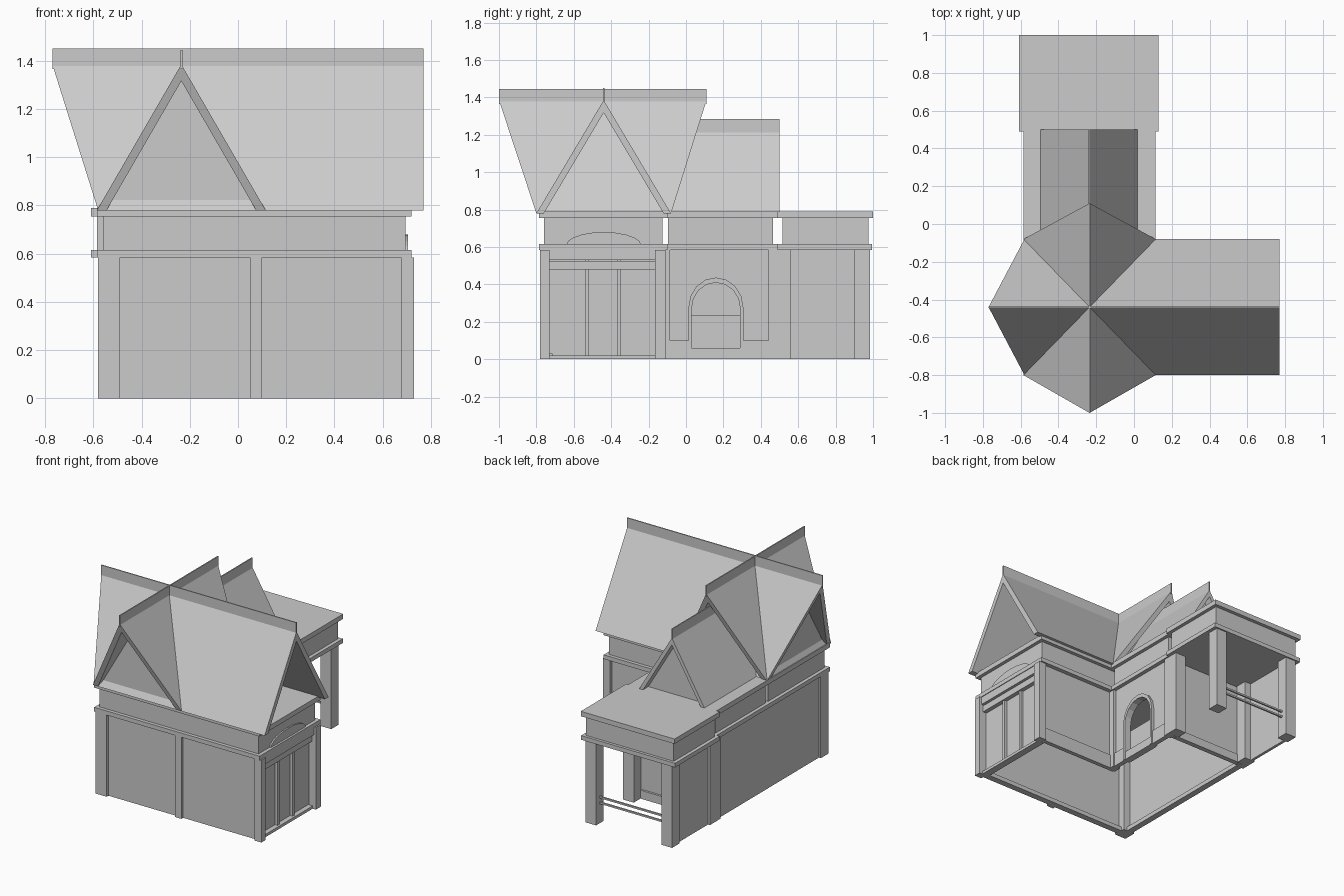
import bpy, bmesh, math

if "Cube" in bpy.data.objects:
    bpy.data.objects.remove(bpy.data.objects["Cube"])


def make(name, verts, faces):
    bm = bmesh.new()
    vs = [bm.verts.new(v) for v in verts]
    for f in faces:
        bm.faces.new([vs[i] for i in f])
    bmesh.ops.recalc_face_normals(bm, faces=bm.faces)
    me = bpy.data.meshes.new(name)
    bm.to_mesh(me)
    bm.free()
    ob = bpy.data.objects.new(name, me)
    bpy.context.collection.objects.link(ob)
    return ob


def prism(name, pts, axis, a, b):
    """Extrude a profile: pts are (y,z) along x or (x,z) along y."""
    n = len(pts)
    put = (lambda p, d: (d, p[0], p[1])) if axis == 'x' else (lambda p, d: (p[0], d, p[1]))
    verts = [put(p, a) for p in pts] + [put(p, b) for p in pts]
    faces = [list(range(n)), list(range(2 * n - 1, n - 1, -1))]
    faces += [[i, (i + 1) % n, n + (i + 1) % n, n + i] for i in range(n)]
    return make(name, verts, faces)


def box(name, x0, x1, y0, y1, z0, z1):
    return prism(name, [(x0, z0), (x1, z0), (x1, z1), (x0, z1)], 'y', y0, y1)


def roof(name, axis, c, half, zb, za, ztop, eave, ridge, t=0.04):
    """Hollow gable roof; ends slope from eave to ridge position, with a ridge fin."""
    slope = (za - zb) / half
    sec = [(-half, zb), (0, za), (half, zb), (half - t, zb), (0, za - t * slope), (t - half, zb)]
    put = (lambda u, d, z: (d, c + u, z)) if axis == 'x' else (lambda u, d, z: (c + u, d, z))
    verts = []
    for k in (0, 1):
        for u, z in sec:
            verts.append(put(u, eave[k] + (ridge[k] - eave[k]) * (z - zb) / (za - zb), z))
    faces = [[i, (i + 1) % 6, 6 + (i + 1) % 6, 6 + i] for i in range(6)]
    for o in (0, 6):
        faces += [[o, o + 1, o + 4, o + 5], [o + 1, o + 2, o + 3, o + 4]]
    make(name, verts, faces)
    f = 0.004
    if axis == 'x':
        box(name + "_ridge", ridge[0], ridge[1], c - f, c + f, za - 0.02, ztop)
    else:
        box(name + "_ridge", c - f, c + f, ridge[0], ridge[1], za - 0.02, ztop)


ZC = 0.585  # underside of lower cornice
CX, CY = -0.235, -0.44  # ridge crossing

# Roofs
roof("main_roof", 'x', CY, 0.36, 0.78, 1.385, 1.45, (-0.58, 0.77), (-0.77, 0.77))
roof("cross_roof", 'y', CX, 0.35, 0.78, 1.385, 1.445, (-0.80, -0.08), (-1.0, 0.11))
roof("rear_roof", 'y', CX - 0.003, 0.26, 0.785, 1.22, 1.285, (-0.15, 0.5), (-0.15, 0.5), 0.03)

# Gable walls
prism("front_gable", [(CX - 0.32, 0.78), (CX + 0.32, 0.78), (CX, 1.33)], 'y', -0.775, -0.75)
prism("west_gable", [(CY - 0.33, 0.78), (CY + 0.33, 0.78), (CY, 1.33)], 'x', -0.56, -0.54)
prism("rear_gable", [(CX - 0.24, 0.78), (CX + 0.24, 0.78), (CX, 1.19)], 'y', 0.42, 0.44)

# Cornices and frieze bands: east wing, rear wing, porch
for part, x0, x1, y0, y1 in (("wing", -0.585, 0.72, -0.785, -0.10),
                             ("rear", -0.585, 0.113, -0.12, 0.49),
                             ("porch", -0.61, 0.13, 0.49, 1.0)):
    inset = 0.025
    box(part + "_lower_cornice", x0, x1, y0, y1 - (0.005 if part == "porch" else 0), ZC, 0.615)
    box(part + "_frieze", x0 + inset, x1 - inset, y0 + inset, y1 - inset, 0.61, 0.76)
    box(part + "_upper_cornice", x0, x1, y0, y1, 0.755, 0.79)

# Piers
for i, (x0, x1, y0, y1) in enumerate((
        (-0.58, -0.49, -0.78, -0.69), (0.05, 0.10, -0.78, -0.74),
        (0.675, 0.73, -0.78, -0.73), (0.675, 0.73, -0.165, -0.11),
        (0.05, 0.105, -0.14, -0.085), (0.05, 0.105, 0.44, 0.48),
        (-0.58, -0.53, 0.44, 0.48),
        (0.02, 0.105, 0.48, 0.56), (0.02, 0.105, 0.90, 0.985),
        (-0.58, -0.495, 0.48, 0.56), (-0.58, -0.495, 0.90, 0.985))):
    box(f"pier_{i}", x0, x1, y0, y1, 0, ZC)

# Recessed wall panels and baseboards (building is open underneath)
box("front_wall", -0.55, 0.70, -0.76, -0.74, 0, ZC)
box("west_wall", -0.565, -0.545, -0.75, 0.47, 0, ZC)
box("wing_back_wall", 0.06, 0.70, -0.15, -0.13, 0, ZC)
box("rear_wall", -0.55, 0.08, 0.45, 0.47, 0, ZC)
box("porch_west_wall", -0.565, -0.545, 0.5, 0.95, 0, ZC)
box("wing_back_base", 0.10, 0.68, -0.13, -0.12, 0, 0.10)
box("front_inner_base", -0.5, 0.68, -0.74, -0.715, 0, 0.03)
box("west_inner_base", -0.545, -0.52, -0.7, 0.44, 0, 0.03)
box("rear_outer_base", -0.5, 0.03, 0.47, 0.485, 0, 0.06)

# East end: recessed window wall with mullions, beam and arched crest
box("east_window_wall", 0.655, 0.67, -0.75, -0.14, 0, ZC)
box("east_sill", 0.67, 0.705, -0.73, -0.16, 0, 0.02)
box("east_beam", 0.67, 0.70, -0.73, -0.16, 0.48, 0.525)
box("east_lintel", 0.67, 0.715, -0.73, -0.16, 0.53, ZC)
for y in (-0.53, -0.36):
    box("east_mullion", 0.67, 0.69, y - 0.01, y + 0.01, 0.02, 0.53)
crest = [(CY + 0.2 * math.cos(math.pi * i / 10), 0.61 + 0.07 * math.sin(math.pi * i / 10))
         for i in range(11)]
prism("east_crest", crest, 'x', 0.69, 0.705)


# Arched doorway in the rear wing's east wall
def arch(w, spring, rise, foot=0.0):
    pts = [(0.16 - w, foot)]
    pts += [(0.16 - w * math.cos(math.pi * i / 8), spring + rise * math.sin(math.pi * i / 8))
            for i in range(9)]
    return pts + [(0.16 + w, foot)]


inner = arch(0.13, 0.27, 0.14)
prism("arched_wall", [(-0.14, 0)] + inner + [(0.47, 0), (0.47, ZC), (-0.14, ZC)], 'x', 0.065, 0.085)
prism("arch_frame", arch(0.147, 0.275, 0.162) + inner[::-1], 'x', 0.055, 0.105)
box("door_plinth_left", 0.08, 0.098, -0.085, 0.015, 0, 0.10)
box("door_plinth_right", 0.08, 0.098, 0.305, 0.44, 0, 0.10)
box("door_step", 0.05, 0.10, 0.03, 0.29, 0, 0.06)
box("half_door", 0.04, 0.055, 0.03, 0.29, 0.06, 0.235)

# Porch railing
for z in (0.14, 0.18):
    box("porch_rail", -0.5, 0.03, 0.935, 0.947, z, z + 0.012)
